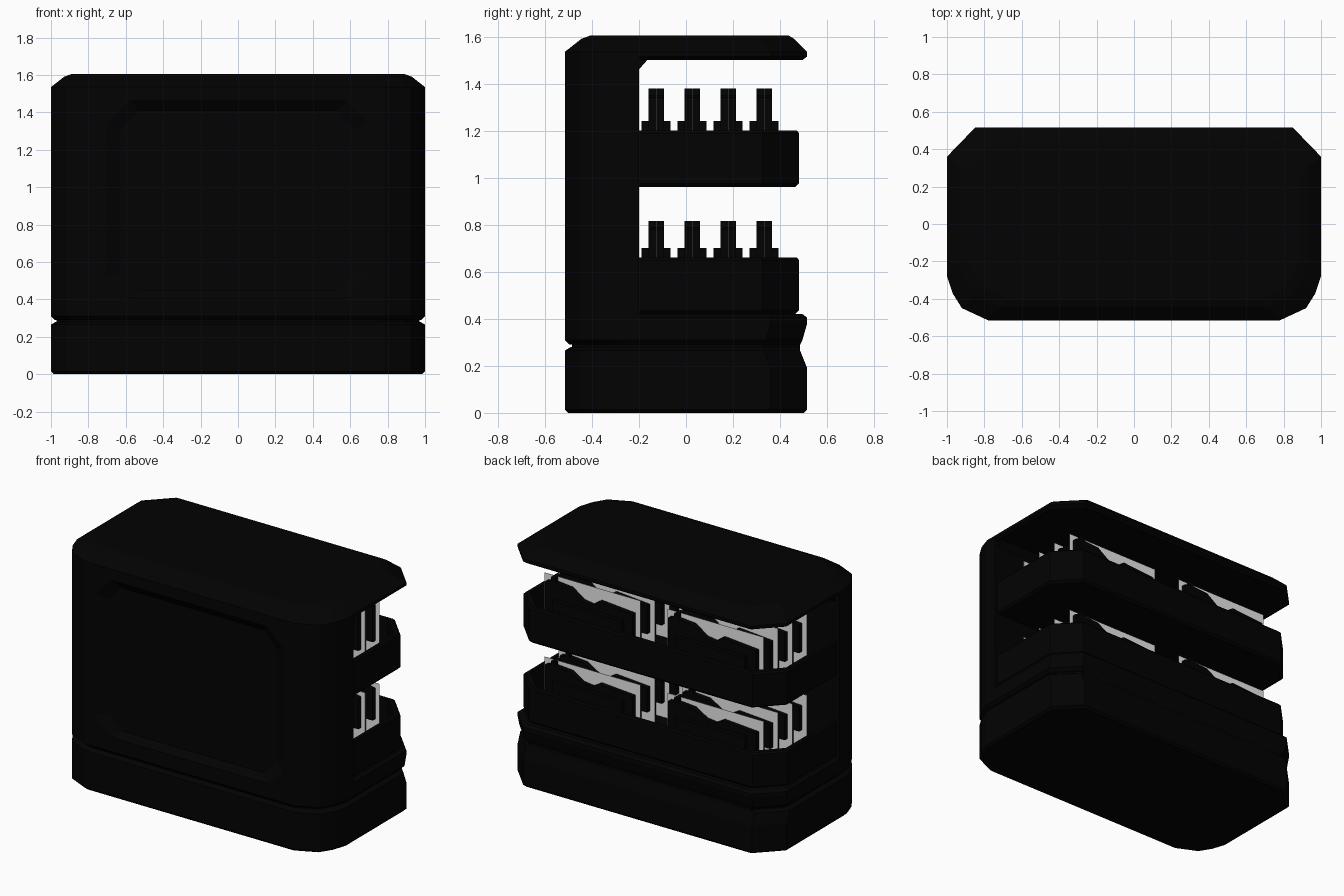
import bpy, bmesh

cube = bpy.data.objects.get("Cube")
if cube:
    bpy.data.objects.remove(cube, do_unlink=True)


def material(name, value):
    m = bpy.data.materials.new(name)
    m.use_nodes = True
    color = (value, value, value, 1)
    m.diffuse_color = color
    m.node_tree.nodes["Principled BSDF"].inputs["Base Color"].default_value = color
    return m


BLACK = material("near black", 0.0006)
GREY = material("light grey", 0.8)


def finish(name, bm, mat):
    bmesh.ops.recalc_face_normals(bm, faces=bm.faces)
    mesh = bpy.data.meshes.new(name)
    bm.to_mesh(mesh)
    bm.free()
    obj = bpy.data.objects.new(name, mesh)
    bpy.context.collection.objects.link(obj)
    mesh.materials.append(mat)
    return obj


def loft(name, rings, mat=BLACK):
    """Skin a stack of equal-length 3D outlines and cap both ends."""
    bm = bmesh.new()
    rows = [[bm.verts.new(p) for p in ring] for ring in rings]
    n = len(rows[0])
    for a, b in zip(rows, rows[1:]):
        for i in range(n):
            j = (i + 1) % n
            bm.faces.new((a[i], a[j], b[j], b[i]))
    bm.faces.new(rows[0][::-1])
    bm.faces.new(rows[-1])
    return finish(name, bm, mat)


def box(name, x0, x1, y0, y1, z0, z1, mat=BLACK):
    return loft(name, [[(x0, y0, z), (x1, y0, z), (x1, y1, z), (x0, y1, z)]
                       for z in (z0, z1)], mat)


FRONT = [(0.78, -0.515), (0.92, -0.45), (0.97, -0.37), (1, -0.28)]
BACK = [(1, 0.36), (0.85, 0.515)]


def mirrored(half, z):
    return [(x, y, z) for x, y in half] + [(-x, y, z) for x, y in reversed(half)]


def footprint(z, inset=0, back=None):
    """Whole plan outline: rounded front corners, chamfered back corners."""
    back = inset if back is None else back
    half = [(x - inset, y + inset) for x, y in FRONT]
    half += [(x - inset, y - back) for x, y in BACK]
    return mirrored(half, z)


def wall_plan(z, inset=0):
    half = [(x - inset, y + inset) for x, y in FRONT] + [(1 - inset, -0.2)]
    return mirrored(half, z)


def shelf_plan(z, inset=0):
    half = [(0.98 - inset, -0.25)] + [(x - 0.02 - inset, y - 0.035 - inset) for x, y in BACK]
    return mirrored(half, z)


# Plinth, with a groove and a sloping rear edge
loft("base", [footprint(0, 0.015), footprint(0.015), footprint(0.19),
              footprint(0.265, 0, 0.03), footprint(0.28, 0.025, 0.035)])
loft("base_groove", [footprint(0.27, 0.03), footprint(0.31, 0.03)])
loft("upper_plinth", [footprint(0.29, 0.02, 0.03), footprint(0.31, 0, 0.02),
                      footprint(0.38), footprint(0.405), footprint(0.42, 0.02)])

# Front wall and overhanging cover
wall = loft("front_wall", [wall_plan(0.3, 0.015), wall_plan(0.32), wall_plan(1.53)])
loft("top_cover", [footprint(1.5, 0.02), footprint(1.515), footprint(1.535),
                   footprint(1.59, 0.07, 0.055), footprint(1.605, 0.11, 0.08)])
loft("cover_fillet", [[(x, -0.21, 1.46), (x, -0.2, 1.46), (x, -0.16, 1.505),
                       (x, -0.21, 1.505)] for x in (-0.97, 0.97)])


# Recessed octagonal panel in the front wall
def octagon(y, w, h, c, zc=0.93):
    half = [(w - c, -h), (w, c - h), (w, h - c), (w - c, h)]
    return [(x, y, zc + z) for x, z in half] + [(-x, y, zc + z) for x, z in reversed(half)]


cutter = loft("panel_cutter", [octagon(-0.555, 0.73, 0.56, 0.13),
                               octagon(-0.515, 0.70, 0.53, 0.12),
                               octagon(-0.48, 0.63, 0.48, 0.10)])
cutter.hide_render = True
cutter.hide_viewport = True
cut = wall.modifiers.new("panel", "BOOLEAN")
cut.operation = "DIFFERENCE"
cut.solver = "EXACT"
cut.object = cutter

# Stepped outline of the dark block on each card: (fraction along, height above rim)
SHAPE = [(0.04, -0.1), (0.04, 0.14), (0.1, 0.15), (0.1, 0.18), (0.14, 0.18),
         (0.14, 0.15), (0.3, 0.14), (0.42, 0.08), (0.52, 0.07), (0.6, 0.11),
         (0.95, 0.09), (0.95, -0.1)]

# Two hollow shelf trays, each holding four rows of two standing cards
for level, rim, height in (("lower", 0.66, 0.155), ("upper", 1.2, 0.18)):
    floor = rim - 0.19
    loft(level + "_shelf", [shelf_plan(rim - 0.24, 0.015), shelf_plan(rim - 0.225),
                            shelf_plan(rim - 0.01), shelf_plan(rim, 0.008),
                            shelf_plan(rim, 0.03), shelf_plan(floor, 0.03)])
    for row in range(4):
        y = -0.127 + row * 0.153
        for side, x0, x1 in (("left", 0.105, 0.82), ("right", -0.81, -0.095)):
            label = f"{level}_{side}_{row + 1}"
            box("holder_" + label, x0 + 0.1, x1 - 0.1, y - 0.062, y + 0.062,
                floor - 0.01, rim + 0.04)
            box("card_" + label, x0, x1, y - 0.001, y + 0.001,
                floor - 0.01, rim + height, GREY)
            loft("card_block_" + label,
                 [[(x1 - t * (x1 - x0), y + d, rim + h * height / 0.18)
                   for t, h in SHAPE] for d in (-0.033, 0.033)])
